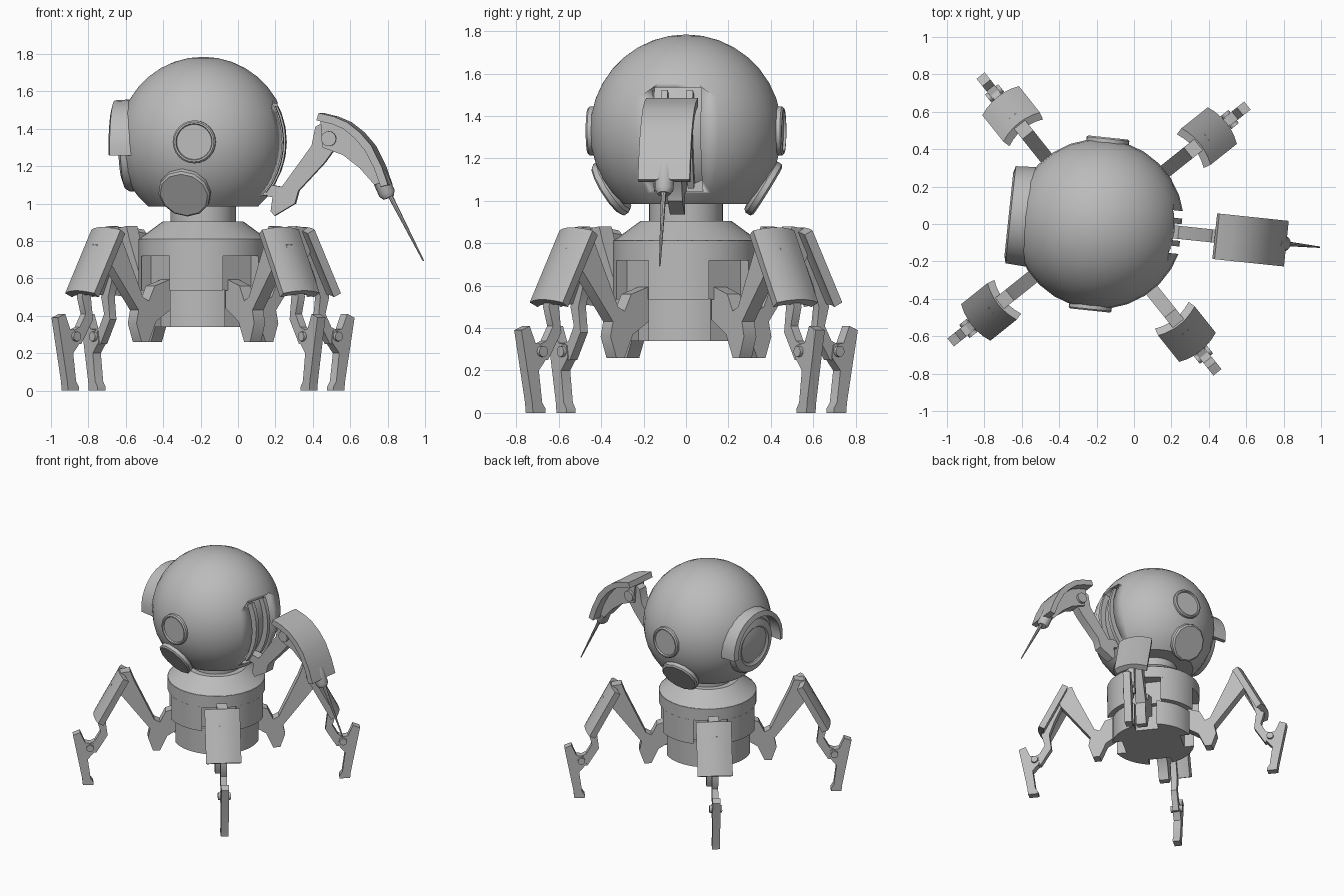
import bpy, bmesh, math
from mathutils import Matrix, Vector

if "Cube" in bpy.data.objects:
    bpy.data.objects.remove(bpy.data.objects["Cube"])

CX, HZ, R = -0.187, 1.33, 0.455
metal = bpy.data.materials.new("grey metal")
metal.diffuse_color = (0.5, 0.5, 0.5, 1)
metal.use_nodes = True
metal.node_tree.nodes["Principled BSDF"].inputs["Base Color"].default_value = metal.diffuse_color


def finish(name, bm, mat=Matrix(), angle=35):
    bmesh.ops.recalc_face_normals(bm, faces=bm.faces)
    bm.transform(mat)
    me = bpy.data.meshes.new(name)
    bm.to_mesh(me)
    bm.free()
    me.materials.append(metal)
    ob = bpy.data.objects.new(name, me)
    bpy.context.collection.objects.link(ob)
    bpy.ops.object.select_all(action='DESELECT')
    ob.select_set(True)
    bpy.context.view_layer.objects.active = ob
    bpy.ops.object.shade_smooth_by_angle(angle=math.radians(angle))
    return ob


def extrude(name, pts, vec, mat=Matrix()):
    """Solid made by pushing a flat 3D outline along vec."""
    bm = bmesh.new()
    f = bm.faces.new([bm.verts.new(p) for p in pts])
    g = bmesh.ops.extrude_face_region(bm, geom=[f])
    bmesh.ops.translate(bm, vec=vec, verts=[v for v in g['geom'] if isinstance(v, bmesh.types.BMVert)])
    return finish(name, bm, mat)


def side_profile(name, pts, width, mat, shift=0):
    return extrude(name, [(x, shift - width / 2, z) for x, z in pts], (0, width, 0), mat)


def lathe(name, profile, n, mat=Matrix()):
    """Profile of (radius, height) turned around local z."""
    bm = bmesh.new()
    vs = [bm.verts.new((r, 0, z)) for r, z in profile]
    es = [bm.edges.new(p) for p in zip(vs, vs[1:])]
    bmesh.ops.spin(bm, geom=vs + es, cent=(0, 0, 0), axis=(0, 0, 1), angle=2 * math.pi, steps=n)
    bmesh.ops.remove_doubles(bm, verts=bm.verts, dist=1e-5)
    return finish(name, bm, mat)


def aim(pos, direction):
    return Matrix.Translation(pos) @ Vector(direction).to_track_quat('Z', 'Y').to_matrix().to_4x4()


def around(z, deg):
    return Matrix.Translation((CX, 0, z)) @ Matrix.Rotation(math.radians(deg), 4, 'Z')


LEGS = [38.6 + 90 * k for k in range(4)]


# Body: drum layers, the lower ones notched where the hips enter
def drum(name, r, z0, z1, half=0, depth=0):
    pts = []
    for a in LEGS:
        a = math.radians(a)
        d = math.asin(half / r) if half else 0
        if half:
            for s in (-1, 1):
                pts.append((depth * math.cos(a) - s * half * math.sin(a),
                            depth * math.sin(a) + s * half * math.cos(a), 0))
        for i in range(9 if half else 8):
            t = a + d + (math.pi / 2 - 2 * d) * i / 8
            pts.append((r * math.cos(t), r * math.sin(t), 0))
    extrude(name, pts, (0, 0, z1 - z0), Matrix.Translation((CX, 0, z0)))


drum("lower_body", 0.305, 0.34, 0.54, 0.085, 0.22)
drum("hip_ring", 0.345, 0.535, 0.72, 0.12, 0.26)
drum("upper_body", 0.345, 0.72, 0.812)
lathe("shoulder_and_neck", [(0, 0.8), (0.345, 0.81), (0.215, 0.905), (0.175, 0.905), (0.175, 1.03), (0, 1.03)],
      32, around(0, 0))

# Legs
THIGH = [(.24, .44), (.35, .37), (.40, .26), (.45, .26), (.485, .36), (.47, .43), (.70, .73), (.72, .80),
         (.68, .87), (.61, .88), (.58, .80), (.44, .50), (.40, .48), (.36, .56), (.24, .60)]
LINK = [(.66, .80), (.74, .78), (.82, .60), (.845, .50), (.82, .41), (.86, .34), (.93, .31), (.92, .25),
        (.85, .25), (.77, .38), (.785, .50), (.75, .60)]
SHIN = [(1.015, .39), (.965, .41), (.93, .33), (.87, .32), (.86, .26), (.91, .20), (.89, .05), (.87, .02),
        (.87, 0), (.945, 0), (.95, .05)]
for n, a in enumerate(LEGS, 1):
    m = around(0, a)
    side_profile(f"thigh_{n}", THIGH, 0.075, m)
    side_profile(f"lower_link_{n}", LINK, 0.045, m)
    side_profile(f"shin_{n}", SHIN, 0.055, m)
    lathe(f"ankle_pin_{n}", [(0, -.045), (.026, -.045), (.026, .045), (0, .045)], 12,
          m @ aim((.895, 0, .29), (0, 1, 0)))
    # arched guard plate on the knee
    arc = [(0.125 * t, -0.03 * t * t) for t in (-1, -.67, -.33, 0, .33, .67, 1)]
    ring = arc + [(y * 0.92, h - 0.045) for y, h in reversed(arc)]
    nx, nz = 0.88, 0.475
    extrude(f"knee_guard_{n}", [(.69 + nx * h, y, .875 + nz * h) for y, h in ring], (.18, 0, -.34), m)

# Head: sphere with a flat underside and a slot for the arm
H = around(HZ, -6)
bm = bmesh.new()
bmesh.ops.create_uvsphere(bm, u_segments=28, v_segments=18, radius=R)
cut = bmesh.ops.bisect_plane(bm, geom=bm.verts[:] + bm.edges[:] + bm.faces[:], plane_co=(0, 0, -.345),
                             plane_no=(0, 0, -1), clear_outer=True)
bmesh.ops.contextual_create(bm, geom=[e for e in cut['geom_cut'] if isinstance(e, bmesh.types.BMEdge)])
head = finish("head", bm, H)
bm = bmesh.new()
bmesh.ops.create_cube(bm, size=1)
cutter = finish("slot_cutter", bm, H @ Matrix.Translation((.45, 0, -.04)) @ Matrix.Diagonal((.28, .23, .49, 1)))
cutter.hide_render = True
cutter.hide_set(True)
mod = head.modifiers.new("slot", 'BOOLEAN')
mod.object, mod.solver = cutter, 'EXACT'
bm = bmesh.new()
bmesh.ops.create_uvsphere(bm, u_segments=28, v_segments=18, radius=.405)
bmesh.ops.bisect_plane(bm, geom=bm.verts[:] + bm.edges[:] + bm.faces[:], plane_co=(.27, 0, 0),
                       plane_no=(-1, 0, 0), clear_outer=True)
finish("slot_floor", bm, H)
angs = [math.radians(-38 + 8 * i) for i in range(9)]
for s in (-1, 1):
    pts = [(r * math.cos(t), r * math.sin(t)) for r, seq in ((.44, angs), (.39, angs[::-1])) for t in seq]
    side_profile("slot_rail", pts, .03, H, s * .06)

# Side portholes and tilted round vents
for s in (-1, 1):
    lathe("porthole", [(.115, -.06), (.115, .012), (.107, .02), (.098, .02), (.094, .008), (0, .008)], 24,
          H @ aim((0, s * .445, 0), (0, s, 0)))
    d = Vector((-.12, s * .85, -.53)).normalized()
    v = H @ aim((-.06, s * .36, -.27), d)
    lathe("round_vent", [(0, -.025), (.13, -.025), (.142, -.01), (.142, .015), (.13, .025), (0, .025)], 12, v)
    lathe("vent_stem", [(.08, -.12), (.08, -.02)], 12, v)

# Main window with its hood
W = H @ aim((0, 0, -.035), (-1, 0, -.04))
lathe("main_window", [(.215, .34), (.215, .40), (.20, .425), (.15, .44), (.13, .43), (.12, .385), (0, .385)], 28, W)
bm = bmesh.new()
N = 16
loops = []
for i in range(N + 1):
    t = math.pi * (-.04 + 1.08 * i / N)
    loops.append([bm.verts.new((x, r * math.cos(t), r * math.sin(t) - .04))
                  for r, x in ((.27, -.34), (.262, -.475), (.225, -.485), (.225, -.34))])
for a, b in zip(loops, loops[1:]):
    for j in range(4):
        bm.faces.new((a[j], a[j - 1], b[j - 1], b[j]))
bm.faces.new(loops[0])
bm.faces.new(loops[-1])
finish("window_hood", bm, H)

# Needle arm
A = around(0, -6) @ Matrix.Translation((-CX, 0, 0))
ARM = [(.08, 1.10), (.18, 1.10), (.24, 1.09), (.40, 1.31), (.42, 1.41), (.47, 1.44), (.55, 1.41), (.55, 1.33),
       (.47, 1.22), (.33, 1.07), (.31, 1.00), (.20, .935), (.18, .96), (.19, 1.035), (.08, 1.05)]
FORE = [(.45, 1.44), (.58, 1.42), (.70, 1.29), (.79, 1.12), (.74, 1.10), (.66, 1.19), (.57, 1.26), (.46, 1.30)]
SHIELD = [(.447, 1.485), (.53, 1.465), (.60, 1.435), (.67, 1.38), (.73, 1.31), (.785, 1.20), (.82, 1.10),
          (.78, 1.09), (.745, 1.19), (.695, 1.285), (.64, 1.35), (.58, 1.40), (.52, 1.425), (.435, 1.445)]
side_profile("arm", ARM, .07, A)
side_profile("forearm", FORE, .10, A)
side_profile("arm_shield", SHIELD, .245, A)
lathe("elbow_pin", [(0, -.07), (.04, -.07), (.04, .07), (0, .07)], 16, A @ aim((.495, 0, 1.347), (0, 1, 0)))
d = Vector((.18, 0, -.35))
lathe("nozzle", [(0, 0), (.045, 0), (.045, .115), (.03, .14), (0, .14)], 16, A @ aim((.755, 0, 1.16), (.4, 0, -.9)))
lathe("needle", [(0, 0), (.013, 0), (.004, .39), (0, .39)], 8, A @ aim((.82, 0, 1.04), d))
